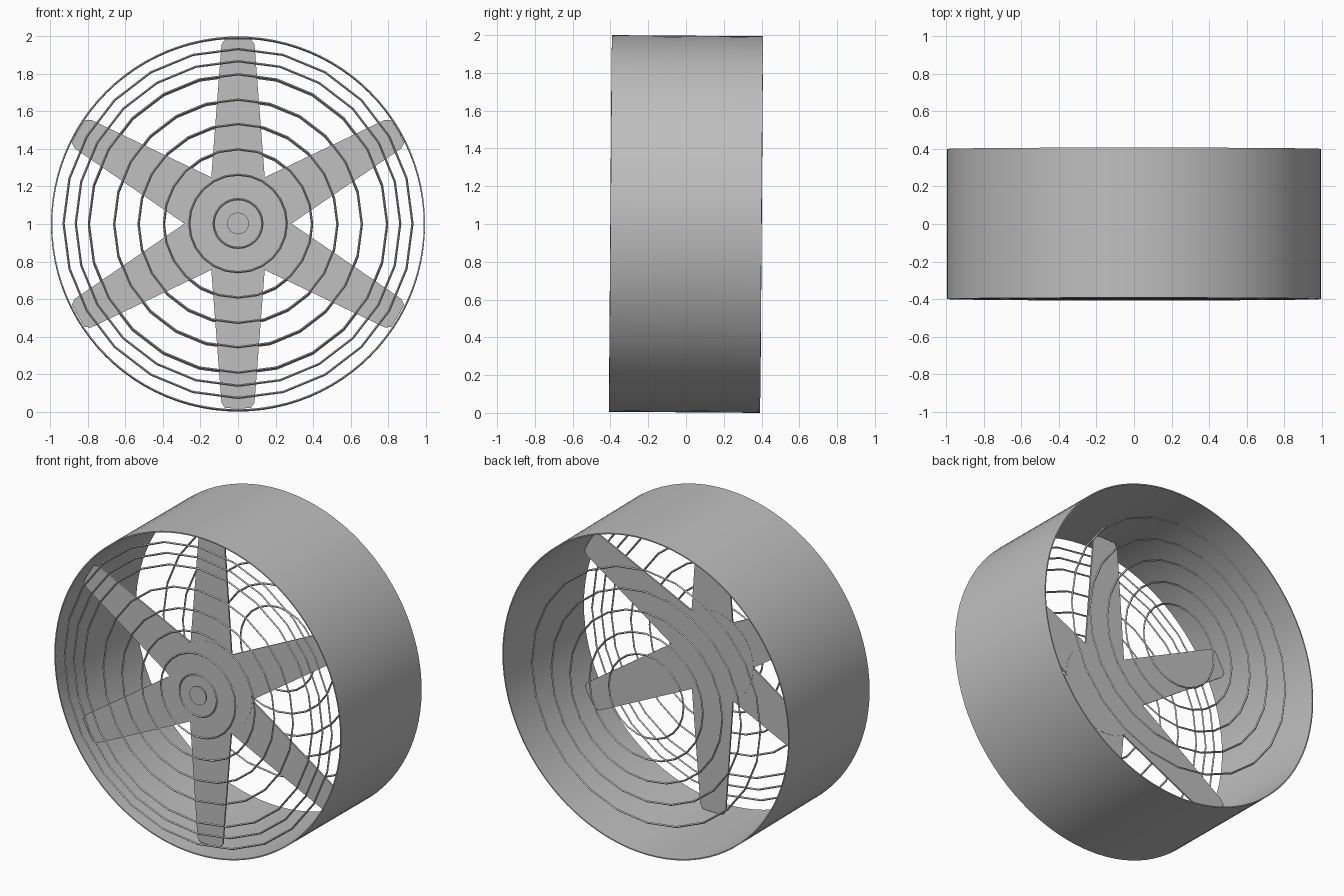
import bpy, bmesh, math
from mathutils import Matrix

if "Cube" in bpy.data.objects:
    bpy.data.objects.remove(bpy.data.objects["Cube"])

# One grey metal for the whole fan
metal = bpy.data.materials.new("grey metal")
metal.diffuse_color = (0.52, 0.52, 0.52, 1)
metal.use_nodes = True
metal.node_tree.nodes["Principled BSDF"].inputs["Base Color"].default_value = metal.diffuse_color

# Whole fan leans back very slightly
TILT = Matrix.Translation((0, 0, 1)) @ Matrix.Rotation(math.radians(-0.43), 4, 'X')
FRONT, BACK, BLADE_Y = -0.395, 0.395, -0.265


def finish(name, bm, smooth=None):
    bmesh.ops.recalc_face_normals(bm, faces=bm.faces)
    mesh = bpy.data.meshes.new(name)
    bm.to_mesh(mesh)
    bm.free()
    mesh.materials.append(metal)
    obj = bpy.data.objects.new(name, mesh)
    bpy.context.collection.objects.link(obj)
    obj.matrix_world = TILT
    if smooth:
        bpy.ops.object.select_all(action='DESELECT')
        obj.select_set(True)
        bpy.context.view_layer.objects.active = obj
        bpy.ops.object.shade_smooth_by_angle(angle=math.radians(smooth))
    return obj


def lathe(name, profile, sides, smooth=None):
    """Turn a closed (radius, y) profile around the y axis."""
    bm = bmesh.new()
    loops = []
    for i in range(sides):
        a = 2 * math.pi * i / sides
        loops.append([bm.verts.new((r * math.cos(a), y, r * math.sin(a))) for r, y in profile])
    n = len(profile)
    for i in range(sides):
        p, q = loops[i], loops[(i + 1) % sides]
        for j in range(n):
            k = (j + 1) % n
            bm.faces.new((p[j], p[k], q[k], q[j]))
    return finish(name, bm, smooth)


def plate(name, outline, y, thick):
    """Flat plate with an (x, z) outline, facing the front."""
    bm = bmesh.new()
    face = bm.faces.new([bm.verts.new((x, y - thick / 2, z)) for x, z in outline])
    new = bmesh.ops.extrude_face_region(bm, geom=[face])['geom']
    bmesh.ops.translate(bm, vec=(0, thick, 0),
                        verts=[v for v in new if isinstance(v, bmesh.types.BMVert)])
    return finish(name, bm)


def disc(r, sides):
    return [(r * math.cos(2 * math.pi * i / sides), r * math.sin(2 * math.pi * i / sides))
            for i in range(sides)]


# Duct: thin open drum
lathe("duct", [(0.997, -0.4), (0.997, 0.4), (0.99, 0.4), (0.99, -0.4)], 96, 30)

# Guard rings: coarse wire hoops at each end
W = 0.006
def hoop(name, r, y):
    lathe(name, [(r + W, y), (r, y + W), (r - W, y), (r, y - W)], 24)

for i, r in enumerate((0.13, 0.26, 0.395, 0.53, 0.66, 0.795, 0.865, 0.93)):
    hoop(f"front_guard_ring_{i + 1}", r, FRONT)
for i, r in enumerate((0.26, 0.395, 0.53, 0.66, 0.795)):
    hoop(f"back_guard_ring_{i + 1}", r, BACK)

# Small cap in the middle of the front guard
plate("guard_cap", disc(0.058, 24), FRONT, 0.008)

# Hub disc
plate("hub", disc(0.287, 32), BLADE_Y, 0.012)

# Six tapered blades with rounded tips
tip = [(0.985 * math.sin(a), 0.985 * math.cos(a))
       for a in (math.radians(d) for d in (4, 2, 0, -2, -4))]
blade = [(-0.1425, 0.247), (0.1425, 0.247), (0.088, 0.955)] + tip + [(-0.088, 0.955)]
for i in range(6):
    c, s = math.cos(i * math.pi / 3), math.sin(i * math.pi / 3)
    plate(f"blade_{i + 1}", [(x * c - z * s, x * s + z * c) for x, z in blade], BLADE_Y, 0.01)
